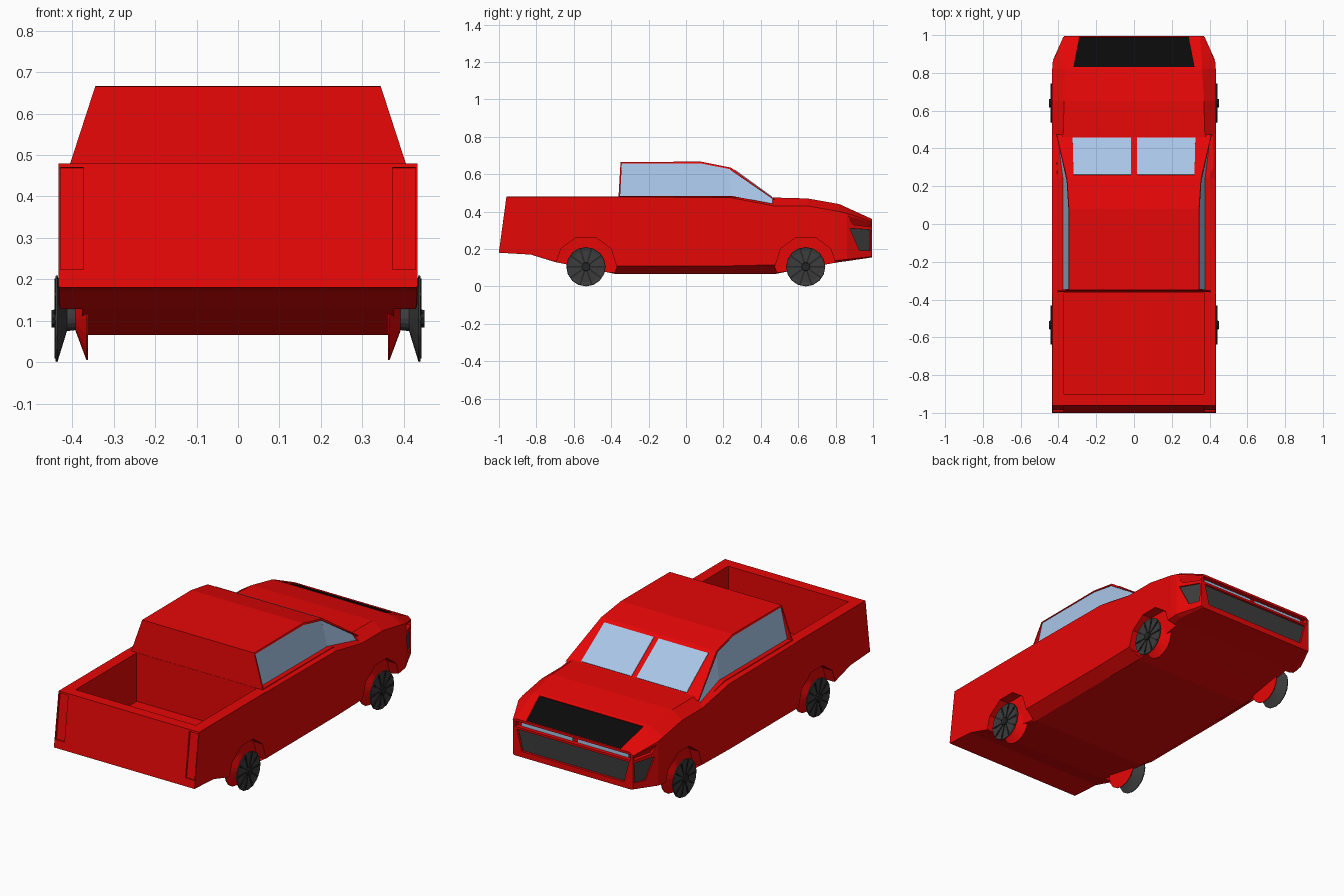
import bpy, bmesh, math
from mathutils import Vector

cube = bpy.data.objects.get("Cube")
if cube:
    bpy.data.objects.remove(cube, do_unlink=True)


def material(name, r, g, b):
    m = bpy.data.materials.new(name)
    m.use_nodes = True
    m.diffuse_color = (r, g, b, 1)
    bsdf = m.node_tree.nodes["Principled BSDF"]
    bsdf.inputs["Base Color"].default_value = (r, g, b, 1)
    bsdf.inputs["Roughness"].default_value = 0.6
    return m


RED = material("red paint", 0.79, 0.002, 0.002)
GLASS = material("pale blue glass", 0.39, 0.56, 0.8)
BLACK = material("black", 0.003, 0.003, 0.003)
GREY = material("dark grey", 0.045, 0.045, 0.045)
RUBBER = material("charcoal", 0.018, 0.019, 0.02)


def finish(name, bm, mat):
    bmesh.ops.recalc_face_normals(bm, faces=bm.faces)
    mesh = bpy.data.meshes.new(name)
    bm.to_mesh(mesh)
    bm.free()
    mesh.materials.append(mat)
    ob = bpy.data.objects.new(name, mesh)
    bpy.context.collection.objects.link(ob)
    return ob


def loft(name, rings, mat):
    """Skin a row of closed rings and cap both ends."""
    bm = bmesh.new()
    rows = [[bm.verts.new(p) for p in ring] for ring in rings]
    n = len(rows[0])
    for a, b in zip(rows, rows[1:]):
        for i in range(n):
            j = (i + 1) % n
            bm.faces.new((a[i], a[j], b[j], b[i]))
    bm.faces.new(rows[0])
    bm.faces.new(rows[-1])
    return finish(name, bm, mat)


def plate(name, pts, out, mat, thick=0.004):
    """Thin panel standing on a surface, raised along direction out."""
    d = Vector(out).normalized() * thick
    low = [Vector(p) - d * 0.4 for p in pts]
    return loft(name, [low, [Vector(p) + d for p in pts]], mat)


def cut(targets, cutter):
    for target in targets:
        mod = target.modifiers.new("cut", 'BOOLEAN')
        mod.operation = 'DIFFERENCE'
        mod.solver = 'EXACT'
        mod.object = cutter
        bpy.context.view_layer.objects.active = target
        bpy.ops.object.modifier_apply(modifier=mod.name)
    bpy.data.objects.remove(cutter, do_unlink=True)


def recess(name, pts, out, mat, targets, reach=0.1):
    """Sink a pocket whose floor is pts, and lay a panel on the floor."""
    d = Vector(out).normalized() * reach
    cut(targets, loft("cutter", [pts, [Vector(p) + d for p in pts]], RED))
    plate(name, pts, out, mat)


def recess_pair(name, pts, out, mat, targets, reach=0.1):
    for s, side in ((1, "left_"), (-1, "right_")):
        recess(side + name, [(s * x, y, z) for x, y, z in pts],
               (s * out[0], out[1], out[2]), mat, targets, reach)


def box(name, x0, x1, y0, y1, z0, z1):
    rings = [[(x0, y0, z), (x1, y0, z), (x1, y1, z), (x0, y1, z)] for z in (z0, z1)]
    return loft(name, rings, RED)


def lathe(name, profile, cy, cz, side, mat, n=16):
    """Turn (x, radius) pairs about the axle."""
    rings = [[(side * x, cy + r * math.cos(i * math.tau / n),
               cz + r * math.sin(i * math.tau / n)) for i in range(n)]
             for x, r in profile]
    return loft(name, rings, mat)


# Lower body: y, y of top, half width, floor x, floor z, sill z, shoulder z, top x, top z
stations = [
    (-1.0, -0.96, .433, .432, .18, .185, .479, .432, .48),
    (-.83, -.83, .433, .432, .17, .175, .479, .432, .48),
    (-.70, -.70, .433, .43, .13, .14, .479, .432, .48),
    (-.37, -.37, .433, .365, .065, .11, .479, .432, .48),
    (.24, .24, .433, .365, .065, .11, .474, .405, .48),
    (.47, .47, .433, .365, .065, .115, .43, .375, .475),
    (.65, .65, .433, .38, .10, .125, .43, .37, .47),
    (.82, .82, .433, .40, .13, .14, .40, .36, .44),
    (.86, .86, .43, .40, .135, .145, .39, .36, .4215),
    (.995, .995, .37, .36, .155, .16, .345, .35, .36),
]
rings = []
for y, yt, w, xb, zb, zs, zh, xt, zt in stations:
    half = [(xb, y, zb), (w, y, zs), (w, yt, zh), (xt, yt, zt)]
    rings.append(half + [(-x, v, z) for x, v, z in reversed(half)])
body = loft("body", rings, RED)

# Cabin tapering towards the roof
outline = [(-.362, .46), (-.35, .665), (.08, .667), (.24, .635), (.475, .465)]
cabin = loft("cabin", [[(s * (.405 - (z - .48) * .325), y, z) for y, z in outline]
                       for s in (1, -1)], RED)

# Cargo bed, lamp slot and wheel arches
cut([body], box("bed_cutter", -.37, .37, -.9, -.362, .21, .7))
cut([body], box("lamp_cutter", -.355, .355, .968, 1.1, .316, .347))
AXLES = ((-.535, "rear_"), (.64, "front_"))
for cy, _ in AXLES:
    for side in (1, -1):
        cut([body], lathe("arch_cutter", [(.376, .165), (.5, .165)], cy, .105, side, RED, 10))

# Side windows sunk behind their frames
rear_pane = [(-.352, .484), (-.343, .657), (.08, .657), (.235, .627), (.25, .483)]
recess_pair("side_window", [(.34 + (.657 - z) * .19, y, z) for y, z in rear_pane],
            (1, 0, 0), GLASS, [cabin], .2)
recess_pair("quarter_window", [(.346, .232, .626), (.373, .247, .483),
                               (.40, .462, .442), (.378, .462, .468)],
            (1, 0, 0), GLASS, [cabin, body], .2)


# Windscreen panes
def screen(x, t):
    return (x, .24 + .235 * t, .635 - .17 * t)


for s, side in ((1, "left_"), (-1, "right_")):
    plate(side + "windscreen", [screen(s * x, t) for x, t in
                                ((.015, .08), (.32, .08), (.325, .92), (.015, .92))],
          (0, .17, .235), GLASS)


# Bonnet panel
def bonnet(x, y):
    return (x, y, .411 - (y - .86) * .457)


recess("bonnet_panel", [bonnet(-.32, .828), bonnet(.32, .828), bonnet(.29, .985), bonnet(-.29, .985)],
       (0, .457, 1), BLACK, [body])

# Grille and lamp strips
recess("grille", [(-.345, .978, .304), (.345, .978, .304), (.315, .978, .187), (-.315, .978, .187)],
       (0, 1, 0), GREY, [body])
for s, side in ((1, "left_"), (-1, "right_")):
    plate(side + "lamp_strip", [(s * x, .968, z) for x, z in
                                ((.015, .318), (.33, .318), (.33, .342), (.015, .342))],
          (0, 1, 0), GLASS, .009)


# Corner vents and lamp corners on the angled sides of the nose
def corner(t, z, depth):
    return (.43 - .06 * t - .91 * depth, .86 + .135 * t - .41 * depth, z)


CORNER_OUT = (.135, .06, 0)
recess_pair("corner_vent", [corner(.12, .31, .012), corner(.95, .302, .012),
                            corner(.93, .192, .012), corner(.5, .192, .012)],
            CORNER_OUT, GREY, [body])
recess_pair("lamp_corner", [corner(.05, .376, .002), corner(.95, .345, .002),
                            corner(.95, .318, .025), corner(.25, .33, .025)],
            CORNER_OUT, RED, [body])


# Tail lamp pockets
def tail(x, z):
    return (x, -.986 + (z - .185) * .138, z)


recess_pair("tail_lamp", [tail(.373, .222), tail(.428, .222), tail(.428, .468), tail(.373, .468)],
            (0, -1, .138), RED, [body])

# Wheels with spokes and inner brake cones
for cy, end in AXLES:
    for side, hand in ((1, "left_"), (-1, "right_")):
        label = end + hand
        lathe(label + "brake_cone", [(.362, .1), (.366, .1), (.392, .03)], cy, .105, side, RED)
        lathe(label + "wheel", [(.385, .027), (.413, .03), (.436, .105), (.441, .103),
                                (.438, .085), (.441, .03)], cy, .105, side, GREY)
        lathe(label + "hub", [(.43, .025), (.45, .022)], cy, .105, side, RUBBER, 10)
        for k in range(10):
            a = k * math.tau / 10
            u = Vector((0, math.cos(a), math.sin(a)))
            v = Vector((0, -math.sin(a), math.cos(a)))
            c = Vector((side * .439, cy, .105))
            pts = [c + u * r + v * w for r, w in
                   ((.02, -.004), (.1, -.004), (.1, .004), (.02, .004))]
            plate(label + "spoke", pts, (side, 0, 0), RUBBER)
